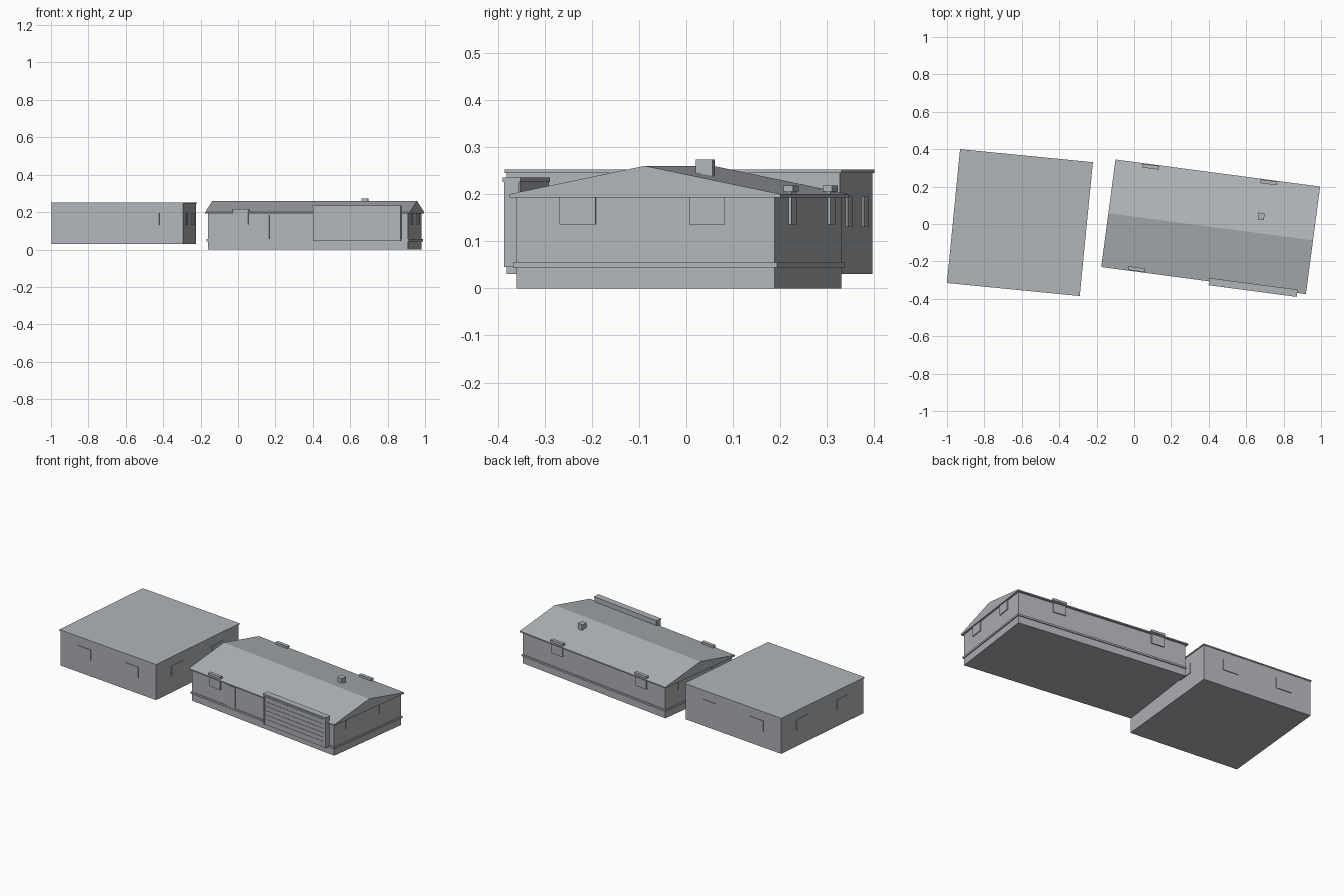
import bpy
from math import radians
from mathutils import Matrix

default = bpy.data.objects.get("Cube")
if default:
    bpy.data.objects.remove(default, do_unlink=True)

GREY = (0.44, 0.46, 0.485, 1.0)
grey = bpy.data.materials.new("plain_grey")
grey.use_nodes = True
grey.diffuse_color = GREY
grey.node_tree.nodes["Principled BSDF"].inputs["Base Color"].default_value = GREY

# Each building has its own turned frame: u along the front, v towards the back
hall_frame = Matrix.Translation((-0.61, 0.0075, 0)) @ Matrix.Rotation(radians(-5.6), 4, "Z")
house_frame = Matrix.Translation((0.41, -0.015, 0)) @ Matrix.Rotation(radians(-7.54), 4, "Z")


def extrude_profile(name, frame, profile, u0, u1):
    """Solid with a (v, z) profile, extruded along u."""
    n = len(profile)
    verts = [(u, v, z) for u in (u0, u1) for v, z in profile]
    faces = [tuple(reversed(range(n))), tuple(range(n, 2 * n))]
    faces += [(i, (i + 1) % n, n + (i + 1) % n, n + i) for i in range(n)]
    mesh = bpy.data.meshes.new(name)
    mesh.from_pydata(verts, [], faces)
    mesh.materials.append(grey)
    obj = bpy.data.objects.new(name, mesh)
    obj.matrix_world = frame
    bpy.context.scene.collection.objects.link(obj)
    return obj


def box(name, frame, u, v, z):
    profile = [(v[0], z[0]), (v[1], z[0]), (v[1], z[1]), (v[0], z[1])]
    return extrude_profile(name, frame, profile, *u)


def centred(name, frame, length, depth, z):
    return box(name, frame, (-length / 2, length / 2), (-depth / 2, depth / 2), z)


def window(name, frame, axis, wall, centre, width, z, out=0.005):
    """Plate standing slightly proud of a wall; axis is the wall's normal."""
    across = (centre - width / 2, centre + width / 2)
    through = (wall - out, wall + out)
    if axis == "u":
        box(name, frame, through, across, z)
    else:
        box(name, frame, across, through, z)


# Flat-roofed hall
HALL_L, HALL_D = 0.706, 0.711
centred("hall_walls", hall_frame, HALL_L, HALL_D, (0.03, 0.246))
centred("hall_roof", hall_frame, HALL_L + 0.008, HALL_D + 0.008, (0.245, 0.252))
for side in (-1, 1):
    for place in (-0.175, 0.175):
        window("hall_long_window", hall_frame, "v", side * HALL_D / 2, place, 0.1, (0.13, 0.195), 0.004)
        window("hall_end_window", hall_frame, "u", side * HALL_L / 2, place, 0.1, (0.13, 0.195), 0.004)

# House walls and plinth band
HOUSE_L, HOUSE_D = 1.08, 0.553
centred("house_walls", house_frame, HOUSE_L, HOUSE_D, (0, 0.197))
centred("plinth_band", house_frame, HOUSE_L + 0.012, HOUSE_D + 0.012, (0.044, 0.055))

# Gabled roof with a thin eaves edge
extrude_profile("gable_roof", house_frame,
                [(-0.29, 0.193), (0.29, 0.193), (0.29, 0.2), (0, 0.26), (-0.29, 0.2)],
                -0.552, 0.552)
box("chimney", house_frame, (0.244, 0.277), (0.072, 0.109), (0.22, 0.273))

# House windows, with lintels rising through the eaves on the long sides
for side in (-1, 1):
    for place in (-0.145, 0.132):
        window("end_window", house_frame, "u", side * HOUSE_L / 2, place, 0.077, (0.135, 0.198))
for side, place in ((-1, -0.362), (1, -0.36), (1, 0.276)):
    wall = side * HOUSE_D / 2
    window("long_window", house_frame, "v", wall, place, 0.082, (0.135, 0.21), 0.006)
    window("window_lintel", house_frame, "v", wall, place, 0.09, (0.205, 0.218), 0.01)
window("front_door", house_frame, "v", -HOUSE_D / 2, -0.238, 0.06, (0.05, 0.185))

# Shop front with a slatted face, end posts and a cap
SHOP_U = (0.035, 0.5)
box("shop_front", house_frame, SHOP_U, (-0.304, -0.274), (0.045, 0.228))
box("shop_cap", house_frame, (0.03, 0.505), (-0.311, -0.272), (0.226, 0.235))
for row in range(6):
    low = 0.06 + row * 0.027
    box("shop_slat", house_frame, (0.05, 0.485), (-0.306, -0.3), (low, low + 0.02))
for edge in SHOP_U:
    box("shop_post", house_frame, (edge - 0.004, edge + 0.004), (-0.308, -0.276), (0.045, 0.228))
